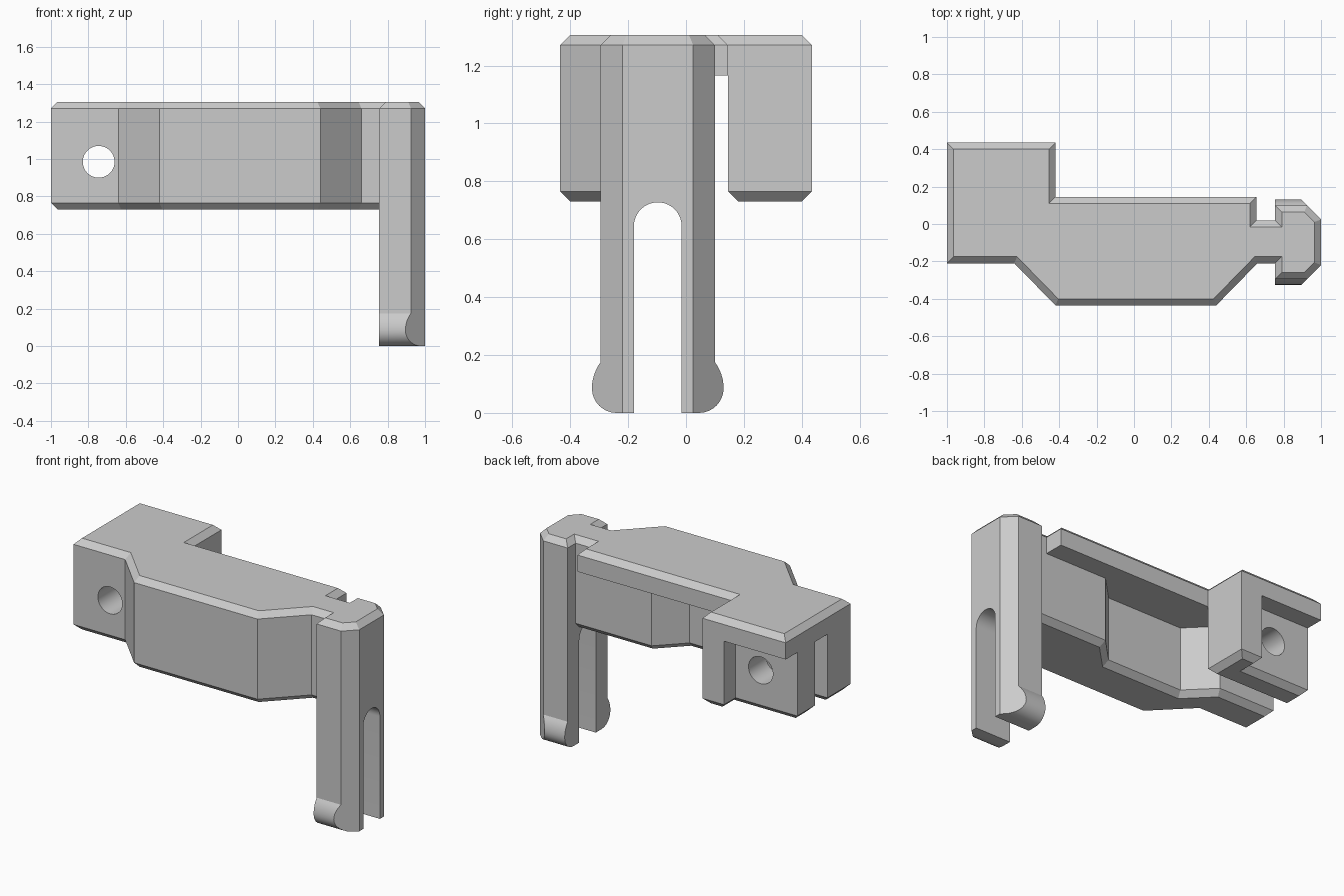
import bpy, bmesh, math
from mathutils import Vector

cube = bpy.data.objects.get("Cube")
if cube:
    bpy.data.objects.remove(cube, do_unlink=True)

grey = bpy.data.materials.new("light_grey")
grey.use_nodes = True
grey.diffuse_color = (0.6, 0.6, 0.6, 1)
grey.node_tree.nodes["Principled BSDF"].inputs["Base Color"].default_value = (0.6, 0.6, 0.6, 1)

CHAMFER = 0.035
BOTTOM, PLATE, TOP = 0.73, 1.165, 1.305


def inset(points, d):
    """Move every edge of a counter-clockwise outline inwards by d."""
    result = []
    for i, p in enumerate(points):
        p = Vector(p)
        a = (p - Vector(points[i - 1])).normalized()
        b = (Vector(points[(i + 1) % len(points)]) - p).normalized()
        na, nb = Vector((-a.y, a.x)), Vector((-b.y, b.x))
        result.append(p + (na + nb) * d / (1 + na.dot(nb)))
    return result


def loft(name, rings):
    """Skin matching closed rings of 3D points and cap both ends."""
    bm = bmesh.new()
    loops = [[bm.verts.new(p) for p in ring] for ring in rings]
    for low, high in zip(loops, loops[1:]):
        for i in range(len(low)):
            j = (i + 1) % len(low)
            bm.faces.new((low[i], low[j], high[j], high[i]))
    bm.faces.new(loops[0][::-1])
    bm.faces.new(loops[-1])
    bmesh.ops.recalc_face_normals(bm, faces=bm.faces)
    mesh = bpy.data.meshes.new(name)
    bm.to_mesh(mesh)
    bm.free()
    mesh.materials.append(grey)
    ob = bpy.data.objects.new(name, mesh)
    bpy.context.collection.objects.link(ob)
    return ob


def prism(name, outline, levels):
    """Vertical prism; levels are (height, inset) pairs."""
    return loft(name, [[(p[0], p[1], z) for p in inset(outline, d)] for z, d in levels])


def combine(target, other, operation):
    """Apply a boolean and remove the second object."""
    mod = target.modifiers.new("combine", "BOOLEAN")
    mod.operation, mod.object, mod.solver = operation, other, "EXACT"
    bpy.context.view_layer.update()
    graph = bpy.context.evaluated_depsgraph_get()
    mesh = bpy.data.meshes.new_from_object(target.evaluated_get(graph))
    target.modifiers.clear()
    target.data = mesh
    bpy.data.objects.remove(other, do_unlink=True)


def arc(cy, cz, r, start, end, steps):
    return [(cy + r * math.cos(math.radians(start + (end - start) * i / steps)),
             cz + r * math.sin(math.radians(start + (end - start) * i / steps)))
            for i in range(steps + 1)]


# Top plate covering body, neck and leg
plate_outline = [(-1, -.21), (-.64, -.21), (-.42, -.435), (.44, -.435), (.66, -.21),
                 (.755, -.21), (.755, -.295), (.925, -.295), (1, -.22), (1, .025),
                 (.925, .1), (.755, .1), (.755, .02), (.655, .02), (.655, .145),
                 (-.42, .145), (-.42, .435), (-1, .435)]
bracket = prism("bracket", plate_outline, [(PLATE, 0), (TOP - CHAMFER, 0), (TOP, CHAMFER)])

# Front wall, thinner in the middle
wall_levels = [(BOTTOM, CHAMFER), (BOTTOM + CHAMFER, 0), (PLATE + CHAMFER, 0)]
wall_outline = [(-1, -.21), (-.64, -.21), (-.42, -.435), (.44, -.435), (.66, -.21),
                (.8, -.21), (.8, .02), (.225, .02), (.07, -.137), (-.453, -.137),
                (-.61, .02), (-1, .02)]
front_wall = prism("front_wall", wall_outline, wall_levels)

# Rear hook: a wall with a column at its inner end
hook_outline = [(-1, .145), (-.42, .145), (-.42, .435), (-.57, .435), (-.57, .32), (-1, .32)]
rear_hook = prism("rear_hook", hook_outline, wall_levels)

# Leg: side profile with arched slot and rounded feet, trimmed by its plan
MID = -.0975
foot = [(.0825, 0)] + [(y, z) for y, z in arc(.1425, .085, .085, -90, 0, 8)]
foot += arc(.0775, .085, .15, 0, 37, 6)[1:]
half = foot + [(.1975, PLATE + CHAMFER)]
slot = arc(0, .645, .0825, 0, 180, 20)
profile = ([(MID + y, z) for y, z in half]
           + [(MID - y, z) for y, z in reversed(half)]
           + [(MID + y, z) for y, z in reversed(slot)])
leg = loft("leg", [[(x, y, z) for y, z in profile] for x in (.755, 1)])
plan = prism("leg_plan", [(.7, -.36), (.86, -.36), (1, -.22), (1, .025), (.86, .165), (.7, .165)],
             [(-.1, 0), (1.4, 0)])
combine(leg, plan, "INTERSECT")

for part in (front_wall, rear_hook, leg):
    combine(bracket, part, "UNION")

# Cross hole through both walls of the block
ring = arc(-.745, .985, .085, 0, 360, 40)[:-1]
hole = loft("hole_cutter", [[(x, y, z) for x, z in ring] for y in (-.6, .6)])
hole.hide_render = True
combine(bracket, hole, "DIFFERENCE")

# Clean up flat regions and shade the curved ones smoothly
bm = bmesh.new()
bm.from_mesh(bracket.data)
bmesh.ops.remove_doubles(bm, verts=bm.verts, dist=0.0002)
bmesh.ops.dissolve_limit(bm, angle_limit=0.01, verts=bm.verts, edges=bm.edges)
bm.to_mesh(bracket.data)
bm.free()
bpy.ops.object.select_all(action="DESELECT")
bracket.select_set(True)
bpy.context.view_layer.objects.active = bracket
bpy.ops.object.shade_smooth_by_angle(angle=math.radians(25))
